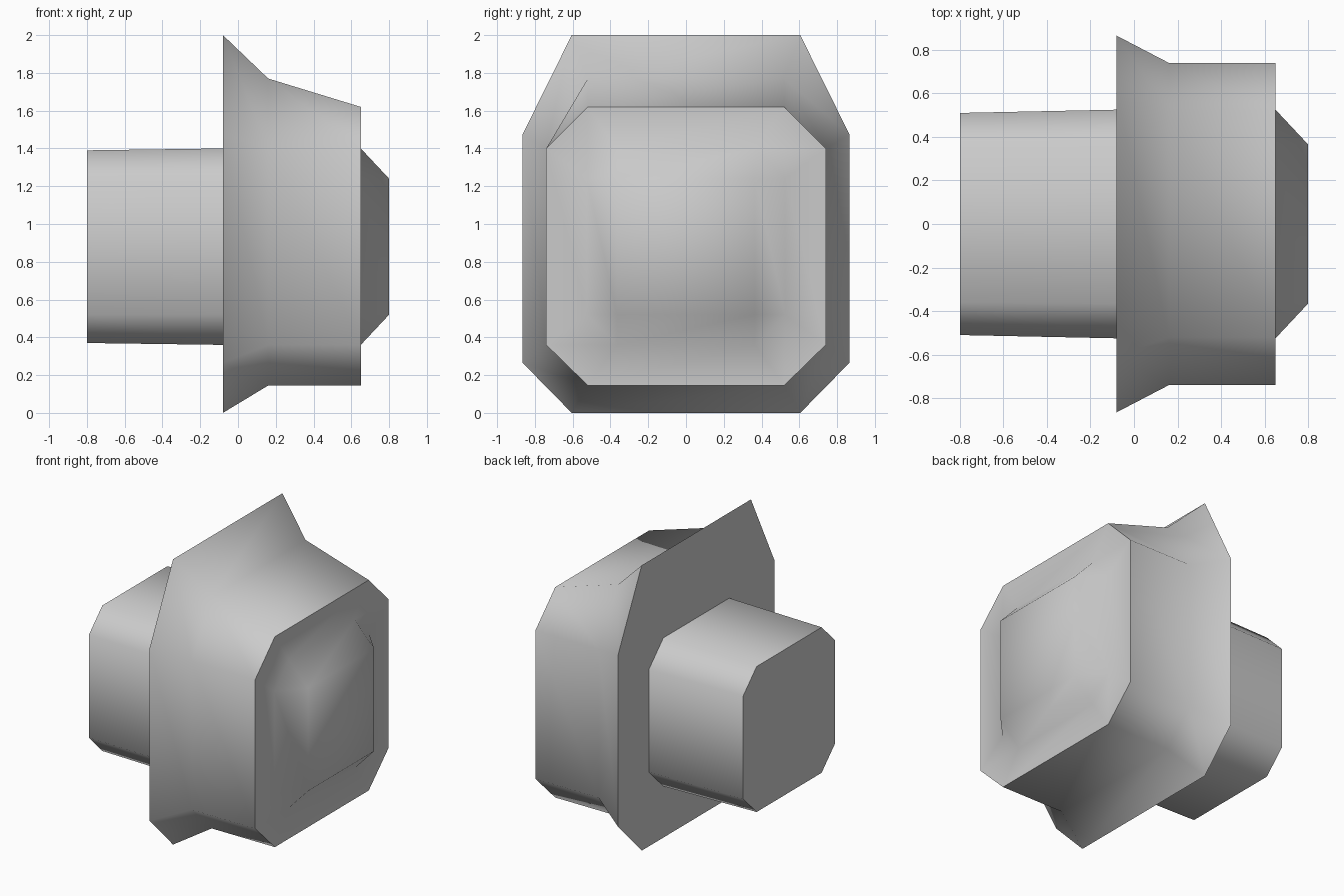
import bpy, bmesh, math

if "Cube" in bpy.data.objects:
    bpy.data.objects.remove(bpy.data.objects["Cube"])


def octagon(x, y_flat, y_side, z_bot, z_low, z_high, z_top):
    """Eight-sided section across x: flat top/bottom half-width, side half-width, heights."""
    right = [(y_flat, z_bot), (y_side, z_low), (y_side, z_high), (y_flat, z_top)]
    left = [(-y, z) for y, z in reversed(right)]
    return [(x, y, z) for y, z in right + left]


def loft(name, sections):
    bm = bmesh.new()
    rings = [[bm.verts.new(p) for p in s] for s in sections]
    for a, b in zip(rings, rings[1:]):
        for i in range(8):
            j = (i + 1) % 8
            bm.faces.new((a[i], a[j], b[j], b[i]))
    bm.faces.new(rings[0][::-1])
    bm.faces.new(rings[-1])
    # merges the doubled corners of the square nose tip
    bmesh.ops.remove_doubles(bm, verts=bm.verts[:], dist=0.0001)
    bmesh.ops.recalc_face_normals(bm, faces=bm.faces[:])
    mesh = bpy.data.meshes.new(name)
    bm.to_mesh(mesh)
    bm.free()
    obj = bpy.data.objects.new(name, mesh)
    bpy.context.collection.objects.link(obj)
    bpy.context.view_layer.objects.active = obj
    obj.select_set(True)
    bpy.ops.object.shade_smooth_by_angle(angle=math.radians(68))
    obj.select_set(False)
    return obj


loft("flanged_housing", [
    # rear stem
    octagon(-0.80, 0.36, 0.51, 0.37, 0.52, 1.24, 1.39),
    octagon(-0.08, 0.365, 0.525, 0.36, 0.52, 1.24, 1.40),
    # flared flange with raised top
    octagon(-0.08, 0.605, 0.865, 0.00, 0.265, 1.475, 2.00),
    # body
    octagon(0.16, 0.52, 0.74, 0.145, 0.36, 1.40, 1.77),
    octagon(0.65, 0.52, 0.74, 0.145, 0.36, 1.40, 1.62),
    # nose, from octagon to square tip
    octagon(0.65, 0.365, 0.525, 0.36, 0.52, 1.24, 1.40),
    octagon(0.80, 0.365, 0.365, 0.52, 0.52, 1.24, 1.24),
])
